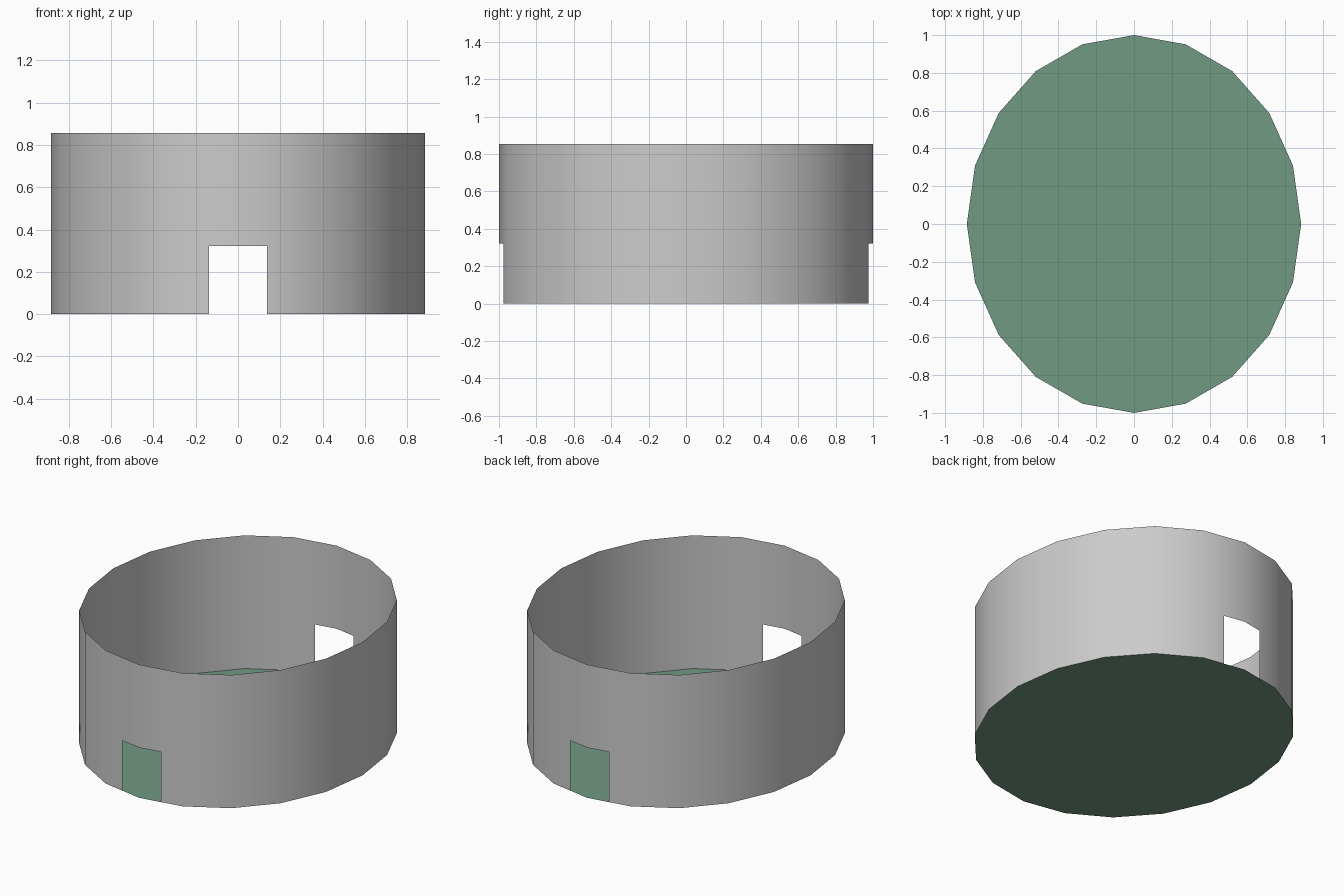
import bpy, bmesh
from mathutils import Matrix, Vector

if "Cube" in bpy.data.objects:
    bpy.data.objects.remove(bpy.data.objects["Cube"])

RX, RY, HEIGHT, SIDES = 0.885, 1.0, 0.855, 20
DOOR_HALF, DOOR_TOP = 0.136, 0.322


def oval(cap):
    bm = bmesh.new()
    bmesh.ops.create_circle(bm, cap_ends=cap, segments=SIDES, radius=1)
    bmesh.ops.transform(bm, matrix=Matrix.Diagonal((RX, RY, 1, 1)), verts=bm.verts)
    return bm


def finish(bm, name):
    mesh = bpy.data.meshes.new(name)
    bm.to_mesh(mesh)
    bm.free()
    obj = bpy.data.objects.new(name, mesh)
    bpy.context.collection.objects.link(obj)
    return obj


def cut(bm, co, normal, half_width):
    # Split only the faces near the front and back doorways
    faces = [f for f in bm.faces if abs(f.calc_center_median().x) < half_width]
    geom = set(faces)
    for f in faces:
        geom.update(f.edges)
        geom.update(f.verts)
    bmesh.ops.bisect_plane(bm, geom=list(geom), plane_co=co, plane_no=normal)


# Thin oval wall, open at the top
bm = oval(False)
walls = bmesh.ops.extrude_edge_only(bm, edges=bm.edges[:])["geom"]
top = [v for v in walls if isinstance(v, bmesh.types.BMVert)]
bmesh.ops.translate(bm, verts=top, vec=(0, 0, HEIGHT))
bmesh.ops.recalc_face_normals(bm, faces=bm.faces)
probe = bm.faces[0]
if probe.normal.dot(probe.calc_center_median() - Vector((0, 0, HEIGHT / 2))) < 0:
    bmesh.ops.reverse_faces(bm, faces=bm.faces[:])

# Doorways at front and back
for x in (-DOOR_HALF, DOOR_HALF):
    cut(bm, (x, 0, 0), (1, 0, 0), 0.25)
cut(bm, (0, 0, DOOR_TOP), (0, 0, 1), DOOR_HALF * 0.9)
doors = [f for f in bm.faces
         if abs(f.calc_center_median().x) < DOOR_HALF * 0.9
         and f.calc_center_median().z < DOOR_TOP]
bmesh.ops.delete(bm, geom=doors, context='FACES')
for f in bm.faces:
    f.smooth = True
finish(bm, "wall")

# Green floor
floor = finish(oval(True), "floor")
green = bpy.data.materials.new("floor_green")
green.diffuse_color = (0.17, 0.32, 0.23, 1)
green.use_nodes = True
green.node_tree.nodes["Principled BSDF"].inputs["Base Color"].default_value = green.diffuse_color
floor.data.materials.append(green)
